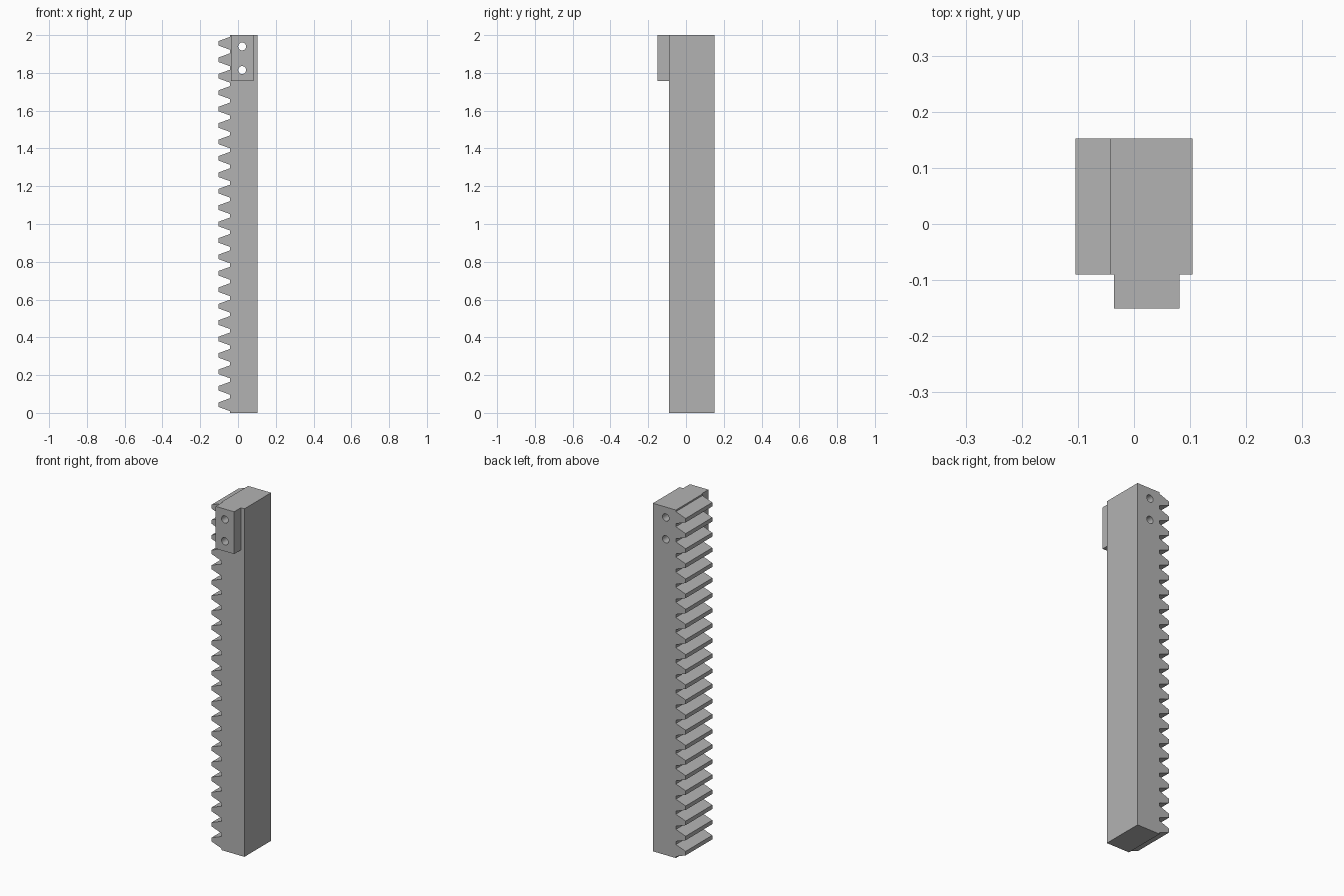
import bpy, bmesh, math

cube = bpy.data.objects.get("Cube")
if cube:
    bpy.data.objects.remove(cube, do_unlink=True)

# Overall sizes
HEIGHT, TEETH = 2.0, 23
PITCH = HEIGHT / TEETH
MODULE = PITCH / math.pi
TIP_X, ROOT_X, BACK_X = -0.104, -0.042, 0.104
FRONT_Y, REAR_Y = -0.09, 0.152
PLATE_Y = -0.151

grey = bpy.data.materials.new("plain grey")
grey.use_nodes = True
grey.diffuse_color = (0.45, 0.45, 0.45, 1)
grey.node_tree.nodes["Principled BSDF"].inputs["Base Color"].default_value = grey.diffuse_color


def extrude_profile(name, points, y0, y1):
    """Solid made by sweeping an x-z outline along y."""
    bm = bmesh.new()
    face = bm.faces.new([bm.verts.new((x, y0, z)) for x, z in points])
    swept = bmesh.ops.extrude_face_region(bm, geom=[face])["geom"]
    verts = [v for v in swept if isinstance(v, bmesh.types.BMVert)]
    bmesh.ops.translate(bm, verts=verts, vec=(0, y1 - y0, 0))
    bmesh.ops.recalc_face_normals(bm, faces=bm.faces)
    mesh = bpy.data.meshes.new(name)
    bm.to_mesh(mesh)
    bm.free()
    mesh.materials.append(grey)
    obj = bpy.data.objects.new(name, mesh)
    bpy.context.collection.objects.link(obj)
    return obj


# Toothed bar: straight-flanked teeth with a 20 degree pressure angle
slope = math.tan(math.radians(20))
tip_half = PITCH / 4 - MODULE * slope
root_half = PITCH / 4 + 1.25 * MODULE * slope
outline = [(ROOT_X, HEIGHT), (BACK_X, HEIGHT), (BACK_X, 0), (ROOT_X, 0)]
for i in range(TEETH):
    z = (i + 0.5) * PITCH
    outline += [(ROOT_X, z - root_half), (TIP_X, z - tip_half),
                (TIP_X, z + tip_half), (ROOT_X, z + root_half)]
rack = extrude_profile("toothed_bar", outline, FRONT_Y, REAR_Y)

# Mounting plate on the front at the top
plate = extrude_profile("mounting_plate",
                        [(-0.036, 1.757), (0.081, 1.757), (0.081, HEIGHT), (-0.036, HEIGHT)],
                        PLATE_Y, FRONT_Y)

# Two bolt holes right through plate and bar
for n, z in enumerate((1.815, 1.94)):
    bpy.ops.mesh.primitive_cylinder_add(vertices=32, radius=0.021, depth=1,
                                        location=(0.022, 0, z),
                                        rotation=(math.pi / 2, 0, 0))
    cutter = bpy.context.object
    cutter.name = f"hole_cutter_{n + 1}"
    cutter.data.materials.append(grey)
    cutter.hide_render = True
    cutter.hide_set(True)
    cutter.display_type = 'WIRE'
    for obj in (rack, plate):
        cut = obj.modifiers.new("bolt hole", 'BOOLEAN')
        cut.operation = 'DIFFERENCE'
        cut.solver = 'EXACT'
        cut.object = cutter

# Apply the cuts, then smooth only the hole walls
for obj in (rack, plate):
    bpy.ops.object.select_all(action='DESELECT')
    obj.select_set(True)
    bpy.context.view_layer.objects.active = obj
    for mod in list(obj.modifiers):
        bpy.ops.object.modifier_apply(modifier=mod.name)
    bpy.ops.object.shade_smooth_by_angle(angle=math.radians(15))

for obj in [o for o in bpy.data.objects if o.name.startswith("hole_cutter")]:
    bpy.data.objects.remove(obj, do_unlink=True)
